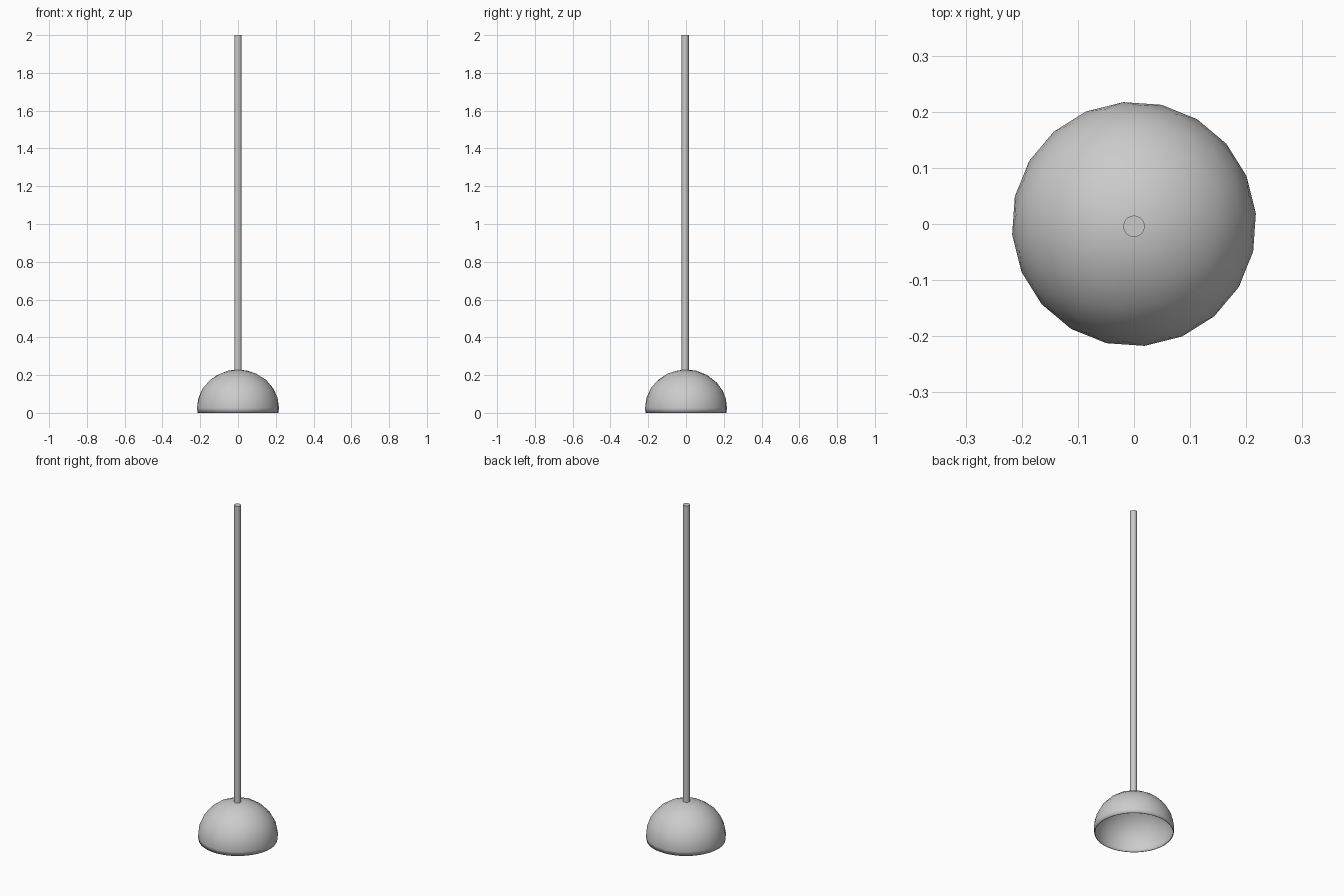
import bpy, bmesh, math
from mathutils import Matrix, Vector

if "Cube" in bpy.data.objects:
    bpy.data.objects.remove(bpy.data.objects["Cube"])

grey = bpy.data.materials.new("plain_grey")
grey.diffuse_color = (0.6, 0.6, 0.6, 1)
grey.use_nodes = True
grey.node_tree.nodes["Principled BSDF"].inputs["Base Color"].default_value = grey.diffuse_color


def make_object(name, bm):
    mesh = bpy.data.meshes.new(name)
    bm.to_mesh(mesh)
    bm.free()
    mesh.materials.append(grey)
    ob = bpy.data.objects.new(name, mesh)
    bpy.context.collection.objects.link(ob)
    return ob


# Rubber cup: faceted sphere cut open at the floor, given a thin wall
bm = bmesh.new()
turn = Matrix.Rotation(math.radians(23), 4, 'Z')
place = Matrix.Translation((0, 0, 0.025)) @ Matrix.Diagonal((0.218, 0.218, 0.205, 1))
bmesh.ops.create_icosphere(bm, subdivisions=3, radius=1, matrix=place @ turn)
bmesh.ops.bisect_plane(bm, geom=bm.verts[:] + bm.edges[:] + bm.faces[:],
                       plane_co=Vector((0, 0, 0)), plane_no=Vector((0, 0, 1)),
                       clear_inner=True)
for f in bm.faces:
    f.smooth = True
cup = make_object("cup", bm)
wall = cup.modifiers.new("wall", 'SOLIDIFY')
wall.thickness = 0.004
wall.offset = -1

# Handle: long thin rod standing in the top of the cup
bm = bmesh.new()
bottom, top = 0.215, 2.0
bmesh.ops.create_cone(bm, cap_ends=True, segments=32, radius1=0.019, radius2=0.019,
                      depth=top - bottom,
                      matrix=Matrix.Translation((0, -0.004, (top + bottom) / 2)))
for f in bm.faces:
    f.smooth = abs(f.normal.z) < 0.5
for e in bm.edges:
    e.smooth = all(f.smooth for f in e.link_faces)
make_object("handle", bm)
